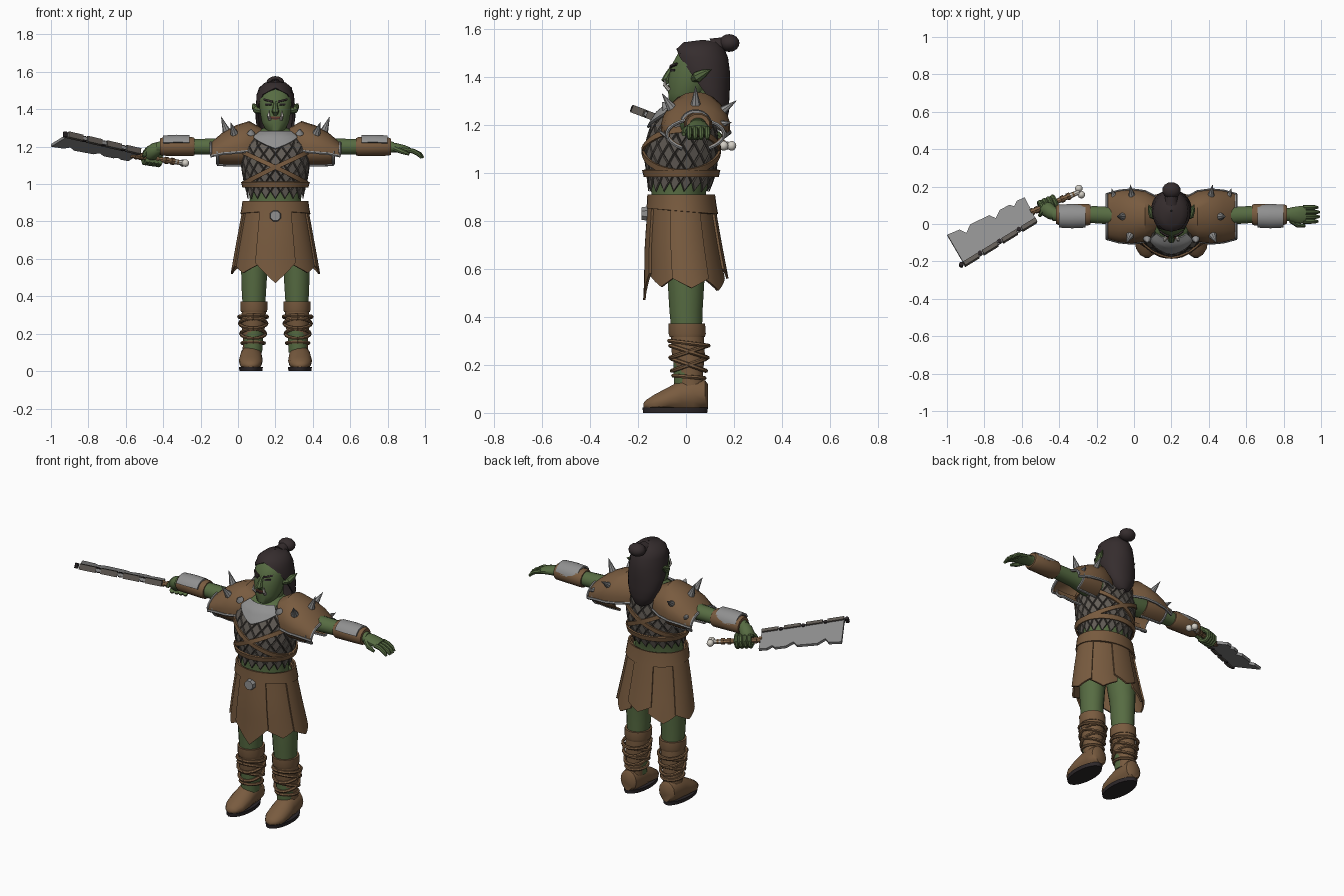
import bpy, bmesh
from math import sin, cos, pi, radians
from mathutils import Vector

if "Cube" in bpy.data.objects:
    bpy.data.objects.remove(bpy.data.objects["Cube"])

SHIFT = 0.2  # the body stands beside the centre because of the long blade


def material(name, *rgb):
    m = bpy.data.materials.new(name)
    m.use_nodes = True
    m.diffuse_color = (*rgb, 1)
    m.node_tree.nodes["Principled BSDF"].inputs["Base Color"].default_value = (*rgb, 1)
    return m


SKIN = material("green skin", .095, .15, .055)
LEATHER = material("brown leather", .19, .105, .05)
HAIR = material("dark hair", .036, .026, .027)
STEEL = material("grey steel", .28, .28, .28)
MAIL = material("dull scale", .125, .11, .095)
GAP = material("dark scale gap", .06, .052, .045)
DARK = material("black sole", .025, .02, .022)
BONE = material("pale bone", .65, .62, .56)
LIPS = material("red lips", .14, .045, .03)
WOOD = material("tan grip", .3, .17, .08)


def finish(name, bm, mats, angle=40):
    bmesh.ops.recalc_face_normals(bm, faces=bm.faces[:])
    me = bpy.data.meshes.new(name)
    bm.to_mesh(me)
    bm.free()
    for m in mats:
        me.materials.append(m)
    me.shade_smooth()
    me.set_sharp_from_angle(angle=radians(angle))
    ob = bpy.data.objects.new(name, me)
    ob.location.x = SHIFT
    bpy.context.collection.objects.link(ob)
    return ob


def grid(name, rows, mat, wrap=False, caps=False, thick=0):
    bm = bmesh.new()
    vs = [[bm.verts.new(p) for p in row] for row in rows]
    n = len(vs[0])
    for r0, r1 in zip(vs, vs[1:]):
        for j in range(n if wrap else n - 1):
            k = (j + 1) % n
            bm.faces.new((r0[j], r0[k], r1[k], r1[j]))
    if caps:
        bm.faces.new(vs[0])
        bm.faces.new(vs[-1])
    bmesh.ops.remove_doubles(bm, verts=bm.verts[:], dist=1e-5)
    bmesh.ops.recalc_face_normals(bm, faces=bm.faces[:])
    if thick:
        bmesh.ops.solidify(bm, geom=bm.faces[:], thickness=thick)
    return finish(name, bm, [mat])


def loft(name, rings, mat, axis="z", n=16, s=1, floor=-1):
    # each ring: position on the axis, two centre values, two radii
    rows = []
    for t, a, b, ra, rb in rings:
        row = []
        for i in range(n):
            w = 2 * pi * (i + .5) / n
            u, v = a + ra * sin(w), b - rb * cos(w)
            x, y, z = {"z": (u, v, t), "x": (t, u, v), "y": (u, t, v)}[axis]
            row.append((s * x, y, max(z, floor)))
        rows.append(row)
    return grid(name, rows, mat, True, True)


def sweep(name, pts, radii, mat, n=8):
    pts = [Vector(p) for p in pts]
    rows, q, old = [], None, None
    for i, p in enumerate(pts):
        t = (pts[min(i + 1, len(pts) - 1)] - pts[max(i - 1, 0)]).normalized()
        q = t.to_track_quat("Z", "Y") if q is None else old.rotation_difference(t) @ q
        old = t
        r = radii[i] if isinstance(radii, (list, tuple)) else radii
        rows.append([p + q @ Vector((r * cos(2 * pi * k / n), r * sin(2 * pi * k / n), 0)) for k in range(n)])
    return grid(name, rows, mat, True, True)


def ball(name, c, r, mat):
    rings = [(c[2] - r[2] * cos(pi * i / 8), c[0], c[1], r[0] * sin(pi * i / 8) + 1e-4,
              r[1] * sin(pi * i / 8) + 1e-4) for i in range(9)]
    return loft(name, rings, mat, n=12)


def surf(rings, z, ang, off=0):
    # point on a ring profile; angle zero is the front
    z0 = min(max(z, rings[0][0]), rings[-1][0])
    for p, q in zip(rings, rings[1:]):
        if z0 <= q[0]:
            f = (z0 - p[0]) / (q[0] - p[0])
            _, a, b, ra, rb = [u + (v - u) * f for u, v in zip(p, q)]
            return Vector((a + (ra + off) * sin(ang), b - (rb + off) * cos(ang), z))


def patch(name, rings, a0, a1, top, bottom, off, mat, thick=.01, cols=12, rows=6):
    out = []
    for i in range(rows + 1):
        row = []
        for j in range(cols + 1):
            t = j / cols
            a = radians(a0 + (a1 - a0) * t)
            row.append(surf(rings, top(t) + (bottom(t) - top(t)) * i / rows, a, off))
        out.append(row)
    return grid(name, out, mat, thick=thick)


# torso and scale vest
TORSO = [(.84, 0, -.03, .15, .12), (.92, 0, -.03, .142, .118), (.97, 0, -.02, .15, .13),
         (1.02, 0, -.02, .163, .142), (1.1, 0, -.02, .178, .15), (1.2, 0, -.01, .178, .13),
         (1.26, 0, .01, .14, .11), (1.3, 0, .03, .07, .07)]
loft("torso", [(z, a, b, ra - .004, rb - .004) for z, a, b, ra, rb in TORSO], SKIN, n=24)
bm = bmesh.new()
N = 18
vs = [[bm.verts.new(surf(TORSO, .92 + .04 * i, 2 * pi * (j + i % 2 / 2) / N, .004)) for j in range(N)] for i in range(10)]
for i in range(8):
    for j in range(N):
        k = j + i % 2
        bm.faces.new((vs[i][j], vs[i + 1][k % N], vs[i + 2][j], vs[i + 1][(k - 1) % N]))
bmesh.ops.recalc_face_normals(bm, faces=bm.faces[:])
plates = set(bm.faces)
bmesh.ops.inset_individual(bm, faces=bm.faces[:], thickness=.006, depth=.005)
for f in bm.faces:
    f.material_index = 0 if f in plates else 1
finish("scale_vest", bm, [MAIL, GAP], 20)
patch("vest_belt", TORSO, 0, 360, lambda t: 1.013, lambda t: .985, .013, LEATHER, cols=32, rows=1)
for s in (1, -1):
    def mid(t, s=s):
        return 1.09 + s * .09 * sin(2 * pi * t)
    patch("chest_strap", TORSO, 0, 360, lambda t: mid(t) + .013, lambda t: mid(t) - .013, .017, LEATHER, cols=40, rows=1)
patch("throat_plate", TORSO, -45, 45, lambda t: 1.285, lambda t: 1.25 - .06 * (1 - abs(2 * t - 1)), .02, STEEL)

# skirt flaps, waistband and buckle
SKIRT = [(.46, 0, .005, .232, .172), (.53, 0, .005, .228, .168), (.7, 0, -.01, .197, .15), (.9, 0, -.02, .16, .125)]
loft("hips", [(.7, 0, -.01, .13, .1), (.8, 0, -.02, .15, .115), (.88, 0, -.02, .15, .118)], SKIN)
flaps = [(-28, 28, .58, .11, .012)]
for s in (1, -1):
    flaps += [(s * 24, s * 75, .57, .045, 0), (s * 70, s * 122, .56, .04, .01), (s * 117, s * 165, .56, .05, 0)]
flaps.append((160, 200, .6, .04, .01))
for a0, a1, base, tip, off in flaps:
    patch("skirt_flap", SKIRT, a0, a1, lambda t: .9, lambda t: base - tip * (1 - abs(2 * t - 1)), off, LEATHER)
patch("waistband", SKIRT, 0, 360, lambda t: .91, lambda t: .84 + .012 * cos(2 * pi * t), .016, LEATHER, cols=32, rows=2)
loft("buckle", [(-.185, 0, .83, .028, .028), (-.15, 0, .83, .034, .034)], STEEL, "y", 8)

# legs and boots
for s in (1, -1):
    loft("leg", [(.1, .12, .005, .05, .055), (.3, .115, .005, .058, .062), (.42, .115, 0, .066, .07),
                 (.55, .113, 0, .072, .078), (.7, .1, 0, .088, .09), (.8, .09, -.01, .085, .09)], SKIN, s=s)
    loft("boot_shaft", [(.1, .125, .02, .052, .06), (.16, .122, .015, .052, .056), (.24, .118, .01, .064, .07),
                        (.33, .115, .005, .066, .07)], LEATHER, s=s)
    loft("boot_cuff", [(.315, .115, .005, .07, .074), (.33, .115, .005, .074, .079),
                       (.372, .115, .003, .074, .078)], LEATHER, s=s)
    for z, tilt in ((.15, .005), (.2, .025), (.2, -.025), (.255, .025), (.255, -.025), (.29, .01)):
        grow = (z - .15) * .12
        pts = [(s * .119 + (.06 + grow) * sin(w), .012 - (.065 + grow) * cos(w), z + tilt * cos(w))
               for w in [2 * pi * i / 16 for i in range(17)]]
        sweep("boot_wrap", pts, .009, LEATHER, 6)
    loft("boot_foot", [(.092, .128, .07, .035, .05), (.08, .128, .075, .052, .062), (.03, .13, .075, .058, .07),
                       (-.02, .13, .07, .06, .068), (-.07, .132, .055, .064, .055), (-.13, .132, .04, .058, .038),
                       (-.165, .132, .033, .036, .022), (-.178, .132, .03, .012, .01)], LEATHER, "y", 14, s, .018)
    loft("boot_sole", [(0, .131, -.045, .062, .135), (.022, .131, -.045, .065, .138)], DARK, n=20, s=s)


def arch(name, rings, a0, a1, s, mat, thick=.01):
    # shell bent over the arm; angle zero is straight up
    rows = [[Vector((s * x, .04 + ry * sin(radians(a0 + (a1 - a0) * j / 12)),
                     zc + rz * cos(radians(a0 + (a1 - a0) * j / 12)))) for j in range(13)]
            for x, zc, ry, rz in rings]
    grid(name, rows, mat, thick=thick)
    return [r[0] for r in rows] + rows[-1][1:-1] + [r[-1] for r in rows[::-1]]


# arms, bracers and shoulder armour
PAULDRON = [(.075, 1.2, .1, .1), (.14, 1.2, .135, .137), (.21, 1.19, .145, .125),
            (.28, 1.18, .138, .098), (.345, 1.16, .12, .062)]
LOWER = [(.17, 1.17, .12, .08), (.24, 1.17, .128, .08), (.31, 1.17, .122, .075)]
for s in (1, -1):
    loft("arm", [(.1, .03, 1.2, .07, .07), (.2, .04, 1.2, .062, .062), (.3, .045, 1.2, .05, .045),
                 (.42, .05, 1.2, .046, .042), (.56, .05, 1.2, .042, .04), (.635, .05, 1.197, .034, .028)],
         SKIN, "x", s=s)
    loft("bracer", [(.432, .05, 1.2, .054, .048), (.445, .05, 1.2, .06, .053), (.605, .05, 1.2, .056, .05),
                    (.617, .05, 1.2, .05, .045)], LEATHER, "x", 12, s)
    arch("bracer_plate", [(.46, 1.2, .064, .062), (.53, 1.2, .068, .064), (.6, 1.2, .064, .06)], -68, 82, s, STEEL)
    trim = arch("shoulder_shell", PAULDRON, -100, 100, s, LEATHER)
    sweep("shoulder_trim", trim, .008, STEEL, 6)
    for a0, a1 in ((-85, -150), (85, 150)):
        trim = arch("lower_shoulder_flap", LOWER, a0, a1, s, LEATHER)
        sweep("lower_flap_trim", trim[2:], .008, STEEL, 6)
    for x, y, z, dx, dy, dz in ((.26, .04, 1.28, .03, 0, .08), (.21, .14, 1.25, .01, .07, .05),
                                (.22, -.06, 1.27, .02, -.04, .06), (.13, -.08, 1.27, 0, -.02, .025),
                                (.3, .13, 1.2, .02, .06, .01)):
        base, d = Vector((s * x, y, z)), Vector((s * dx, dy, dz))
        sweep("shoulder_spike", [base, base + d * .2, base + d], [.022, .018, .001], STEEL)

# open left hand
loft("left_palm", [(.61, .05, 1.197, .032, .028), (.65, .05, 1.193, .042, .026), (.69, .05, 1.187, .048, .022),
                   (.72, .052, 1.18, .046, .017)], SKIN, "x", 12)
for i in range(4):
    y = .014 + .025 * i
    e = .008 if i in (1, 2) else 0
    sweep("left_finger", [(.705, y, 1.183), (.74, y, 1.175), (.765 + e, y, 1.16), (.782 + e, y, 1.14)],
          [.013, .013, .012, .007], SKIN)
sweep("left_thumb", [(.64, .02, 1.19), (.675, -.005, 1.175), (.715, -.01, 1.16)], [.016, .014, .008], SKIN)

# cleaver held in the right hand
shift = Vector((SHIFT, 0, 0))
h0, h1 = Vector((-.32, .16, 1.117)) - shift, Vector((-.57, .055, 1.155)) - shift
d = (h1 - h0).normalized()
sweep("grip", [h0, h1], .014, WOOD)
for f in (.12, .25, .8, .9):
    p = h0.lerp(h1, f)
    sweep("grip_wrap", [p - d * .009, p + d * .009], .019, LEATHER)
side = d.cross(Vector((0, 0, 1))).normalized()
up = side.cross(d)
sweep("bone_pommel", [h0 + d * .03, h0 - d * .01, h0 - d * .03], [.015, .013, .018], BONE)
for k in (1, -1):
    ball("bone_knob", h0 - d * .035 + side * k * .018, (.02, .02, .02), BONE)
O = Vector((-.52, .015, 1.175)) - shift
u, v = Vector((-.385, -.235, .09)), Vector((-.065, .125, -.045))
normal = u.cross(v).normalized()


def plate(name, outline, thick, mat):
    bm = bmesh.new()
    f = bm.faces.new([bm.verts.new(O + u * a + v * b - normal * thick / 2) for a, b in outline])
    r = bmesh.ops.extrude_face_region(bm, geom=[f])
    bmesh.ops.translate(bm, vec=normal * thick, verts=[e for e in r["geom"] if isinstance(e, bmesh.types.BMVert)])
    finish(name, bm, [mat], 20)


plate("cleaver_blade", [(0, 0), (1, 0), (1.02, 1.32), (.86, 1.24), (.81, 1.0), (.72, 1.2), (.47, 1.12),
                        (.42, .9), (.33, 1.08), (.2, 1.06), (.16, .92), (.1, 1.04), (0, 1)], .016, STEEL)
for a in (0, .27, .54, .8):
    plate("blade_spine", [(a, -.04), (a + .2, -.04), (a + .2, .12), (a, .12)], .032, MAIL)
    p = O + u * (a + .235) + v * .08
    sweep("spine_rivet", [p - normal * .014, p + normal * .014], .012, DARK)

# closed right hand
sweep("right_palm", [(-.61, .05, 1.197), (-.64, .06, 1.185), (-.665, .08, 1.165), (-.68, .09, 1.15)],
      [.032, .038, .042, .03], SKIN, 12)
for i in range(4):
    c = h0.lerp(h1, .42 + .09 * i)
    arc = [c + side * .032 * cos(w) + up * .032 * sin(w) for w in [radians(-150 + 42 * k) for k in range(8)]]
    sweep("right_finger", arc, .014, SKIN)
c = h0.lerp(h1, .72)
sweep("right_thumb", [c + up * .045 - d * .03, c + up * .035 - side * .02, c - side * .035 + d * .02],
      [.016, .015, .009], SKIN)

# head, face and ears
HEAD = [(1.272, 0, -.025, .03, .03), (1.285, 0, -.015, .05, .055), (1.33, 0, .005, .073, .08),
        (1.39, 0, .02, .084, .095), (1.45, 0, .027, .088, .087), (1.5, 0, .04, .08, .072), (1.53, 0, .05, .04, .04)]
loft("neck", [(1.22, 0, .04, .085, .07), (1.27, 0, .04, .065, .062), (1.35, 0, .04, .06, .06)], SKIN)
loft("head", HEAD, SKIN, n=20)
sweep("nose", [(0, -.055, 1.44), (0, -.073, 1.41), (0, -.083, 1.388), (0, -.07, 1.375)], [.01, .014, .02, .014], SKIN)
patch("mouth", HEAD, -18, 18, lambda t: 1.362, lambda t: 1.342 + .008 * abs(2 * t - 1), .006, LIPS, rows=2)
patch("mouth_line", HEAD, -16, 16, lambda t: 1.354, lambda t: 1.35, .01, DARK, .004, rows=1)
for s in (1, -1):
    patch("eye", HEAD, s * 15, s * 38, lambda t: 1.432, lambda t: 1.422, .003, DARK, .005, rows=1)
    patch("brow", HEAD, s * 9, s * 42, lambda t: 1.447 + .012 * t, lambda t: 1.436 + .014 * t, .008, HAIR, rows=1)
    sweep("tusk", [(s * .03, -.07, 1.345), (s * .036, -.088, 1.365), (s * .034, -.088, 1.395)], [.009, .008, .001], BONE)
    sweep("ear", [(s * .07, .03, 1.39), (s * .1, .05, 1.4), (s * .112, .075, 1.415), (s * .122, .105, 1.43)],
          [.014, .024, .016, .001], SKIN)

# long hair and topknot
rows = []
for z, cy, rx, ry, gap in ((1.553, .07, .004, .004, 0), (1.543, .065, .055, .075, 0), (1.515, .06, .088, .1, 0),
                           (1.48, .06, .1, .115, 42), (1.42, .07, .105, .113, 62), (1.36, .085, .107, .098, 75),
                           (1.3, .105, .1, .075, 88), (1.25, .118, .082, .06, 80), (1.205, .125, .05, .042, 70),
                           (1.19, .135, .02, .02, 60)):
    angles = [radians(gap + (360 - 2 * gap) * j / 28) for j in range(29)]
    rows.append([(rx * sin(a), cy - ry * cos(a), z) for a in angles])
grid("hair", rows, HAIR, thick=.014)
ball("topknot", (0, .18, 1.54), (.05, .044, .037), HAIR)
sweep("topknot_band", [(0, .11, 1.52), (0, .16, 1.535)], [.04, .03], HAIR, 12)
